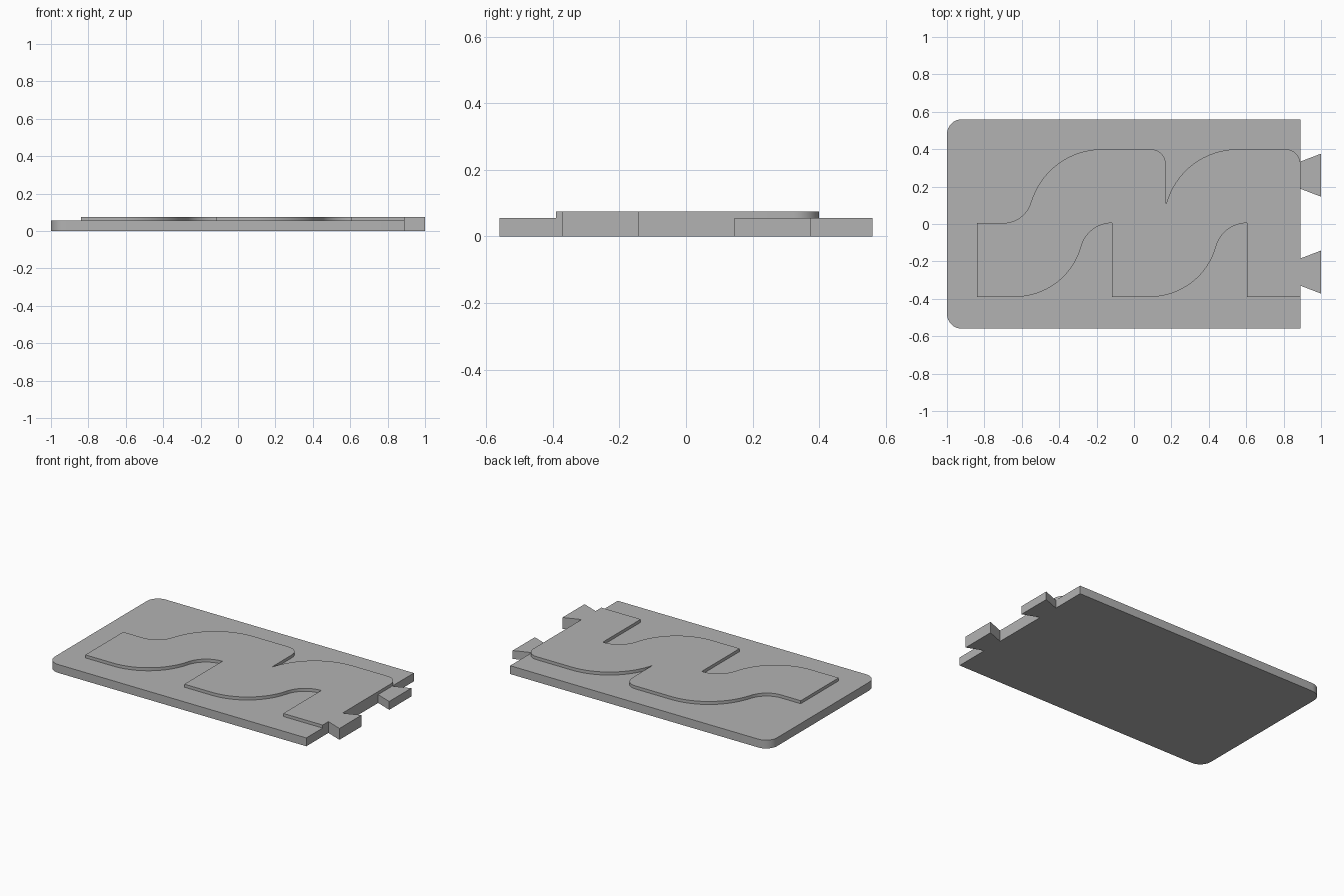
import bpy
import bmesh
from math import cos, sin, radians, hypot, atan2, degrees

cube = bpy.data.objects.get("Cube")
if cube:
    bpy.data.objects.remove(cube)

grey = bpy.data.materials.new("plain grey")
grey.use_nodes = True
grey.diffuse_color = (0.45, 0.45, 0.45, 1)
grey.node_tree.nodes["Principled BSDF"].inputs["Base Color"].default_value = (0.45, 0.45, 0.45, 1)

END = 0.89        # straight edge that carries the tabs
BASE, TOP = 0.055, 0.075
HIGH, LOW, MID = 0.4, -0.39, 0.005


def arc(cx, cy, r, start, stop, steps=16):
    """Points on an arc, angles in degrees."""
    angles = [radians(start + (stop - start) * i / steps) for i in range(steps + 1)]
    return [(cx + r * cos(a), cy + r * sin(a)) for a in angles]


def s_curve(big, r_big, small, r_small, start, stop):
    """Two tangent arcs, from the small arc's end to the big arc's end."""
    a = degrees(atan2(small[1] - big[1], small[0] - big[0]))
    a_small = a + 180 if a < 0 else a - 180
    return (arc(*small, r_small, start, a_small)
            + arc(*big, r_big, a, stop)[1:])


def tab(y):
    """Dovetail tab outline, running upwards along the end edge."""
    return [(END, y - 0.073), (1, y - 0.115), (1, y + 0.115), (END, y + 0.073)]


def slab(name, outline, bottom, top):
    """Extrude a closed outline between two heights."""
    bm = bmesh.new()
    face = bm.faces.new([bm.verts.new((x, y, bottom)) for x, y in outline])
    result = bmesh.ops.extrude_face_region(bm, geom=[face])
    verts = [v for v in result["geom"] if isinstance(v, bmesh.types.BMVert)]
    bmesh.ops.translate(bm, verts=verts, vec=(0, 0, top - bottom))
    bmesh.ops.recalc_face_normals(bm, faces=bm.faces)
    mesh = bpy.data.meshes.new(name)
    bm.to_mesh(mesh)
    bm.free()
    mesh.materials.append(grey)
    obj = bpy.data.objects.new(name, mesh)
    bpy.context.collection.objects.link(obj)
    bpy.context.view_layer.objects.active = obj
    bpy.ops.object.select_all(action="DESELECT")
    obj.select_set(True)
    bpy.ops.object.shade_smooth_by_angle()
    return obj


# Base plate with two rounded corners and both dovetail tabs
W, R = 0.56, 0.08
plate = [(END, -W)] + tab(-0.257) + tab(0.261) + [(END, W)]
plate += arc(-1 + R, W - R, R, 90, 180, 8) + arc(-1 + R, R - W, R, 180, 270, 8)
slab("base_plate", plate, 0, BASE)

# Raised wave: two crests, front tab included at full height
CREST = 0.397
c1, c2 = (-0.17, HIGH - CREST), (0.555, HIGH - CREST)
wave = [(-0.84, LOW), (-0.84, MID)]
small = (-0.7, MID + 0.155)
wave += s_curve(c1, CREST, small, 0.155, -90, 90)
wave += arc(0.09, HIGH - 0.08, 0.08, 90, 0, 8)
tip = degrees(atan2(0.105 - c2[1], 0.17 - c2[0]))
wave += arc(*c2, CREST, tip, 90)
wave += arc(END - 0.08, HIGH - 0.08, 0.08, 90, 0, 8)
wave += tab(-0.257)[::-1] + [(END, LOW)]

# Troughs along the front edge
for x in (0.603, -0.118):
    wave.append((x, LOW))
    wave += s_curve((x - 0.52, LOW + 0.37), 0.37, (x, MID - 0.17), 0.17, 90, -90)
slab("raised_wave", wave, BASE, TOP)
